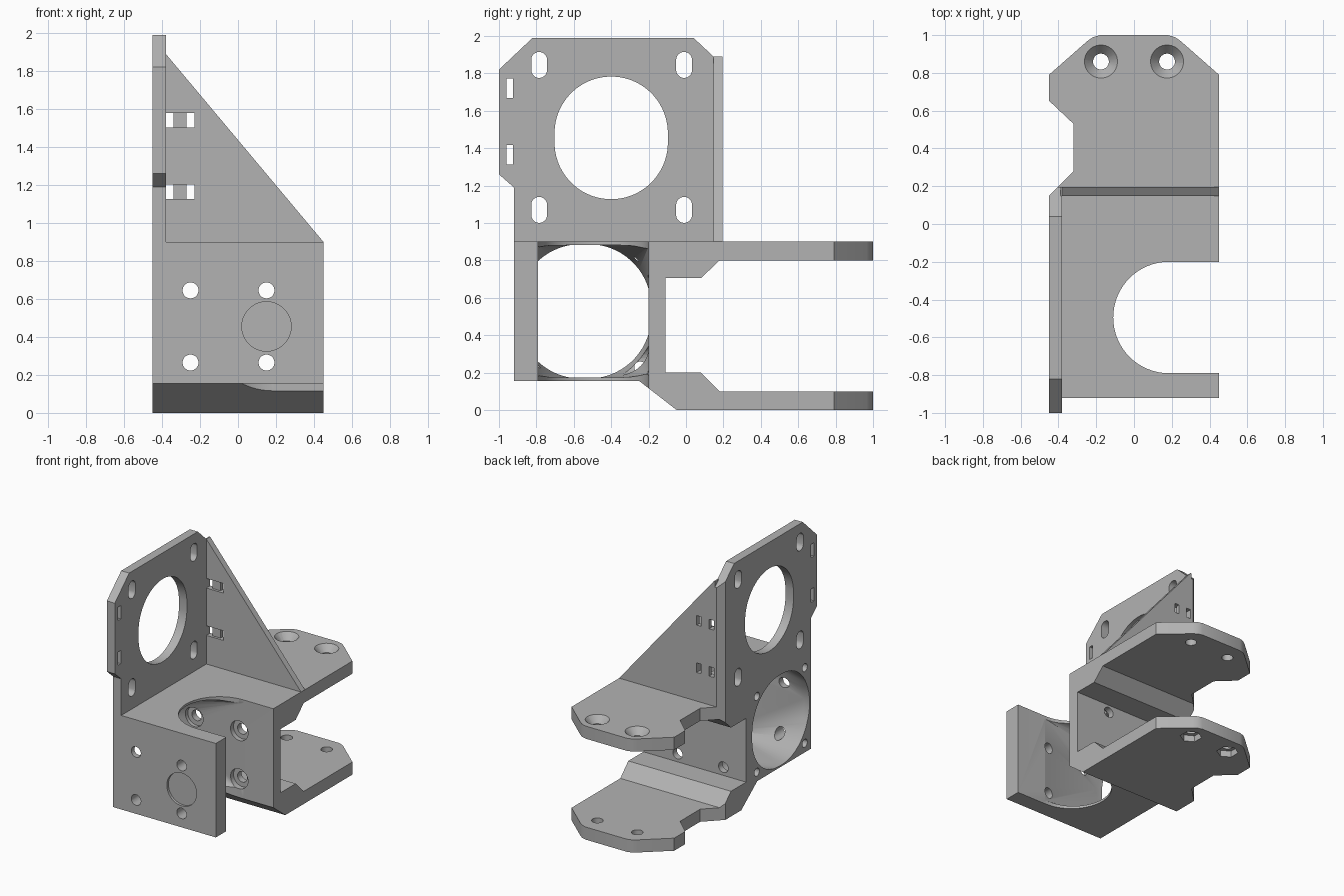
import bpy, bmesh
from math import cos, sin, pi

if "Cube" in bpy.data.objects:
    bpy.data.objects.remove(bpy.data.objects["Cube"], do_unlink=True)

gray = bpy.data.materials.new("plain gray")
gray.use_nodes = True
gray.diffuse_color = (0.45, 0.45, 0.45, 1)
gray.node_tree.nodes["Principled BSDF"].inputs["Base Color"].default_value = gray.diffuse_color


def place(axis, p, d):
    """2D profile point p at depth d along the given axis."""
    return {"x": (d, p[0], p[1]), "y": (p[0], d, p[1]), "z": (p[0], p[1], d)}[axis]


def finish(bm, name):
    bmesh.ops.recalc_face_normals(bm, faces=bm.faces[:])
    mesh = bpy.data.meshes.new(name)
    bm.to_mesh(mesh)
    bm.free()
    mesh.materials.append(gray)
    ob = bpy.data.objects.new(name, mesh)
    bpy.context.collection.objects.link(ob)
    return ob


def loft(name, axis, pts, a, b, end=None):
    """Solid between a profile at depth a and the same (or end) profile at b."""
    bm = bmesh.new()
    r0 = [bm.verts.new(place(axis, p, a)) for p in pts]
    r1 = [bm.verts.new(place(axis, p, b)) for p in (end or pts)]
    bm.faces.new(r0)
    bm.faces.new(r1)
    n = len(pts)
    for i in range(n):
        j = (i + 1) % n
        bm.faces.new((r0[i], r0[j], r1[j], r1[i]))
    return finish(bm, name)


def ring(u, v, r, n=32, stretch=0.0):
    """Circle, or an upright oblong when stretch is given."""
    pts = []
    for i in range(n):
        t = 2 * pi * (i + 0.5) / n
        s = sin(t)
        pts.append((u + r * cos(t), v + r * s + (stretch if s > 0 else -stretch)))
    return pts


def rect(u0, u1, v0, v1):
    return [(u0, v0), (u1, v0), (u1, v1), (u0, v1)]


def combine(ob, other, op="DIFFERENCE"):
    mod = ob.modifiers.new("bool", "BOOLEAN")
    mod.object, mod.operation, mod.solver = other, op, "EXACT"
    bpy.context.view_layer.update()
    deps = bpy.context.evaluated_depsgraph_get()
    mesh = bpy.data.meshes.new_from_object(ob.evaluated_get(deps))
    ob.modifiers.clear()
    ob.data = mesh
    bpy.data.objects.remove(other, do_unlink=True)


def cut(axis, pts, a, b, end=None):
    combine(bracket, loft("cutter", axis, pts, a, b, end))


# Duct housing with the two mounting tabs, from its side profile
bracket = loft("mounting_bracket", "x", [
    (-.92, .155), (-.25, .155), (-.05, 0), (1.05, 0), (1.05, .1), (.18, .1),
    (.08, .2), (-.11, .2), (-.11, .705), (.08, .705), (.18, .8), (1.05, .8),
    (1.05, .9), (-.92, .9)], -.45, .45)

# Upright motor plate
combine(bracket, loft("motor_plate", "x", [
    (-.92, .87), (.195, .87), (.195, 1.845), (.04, 1.99), (-.82, 1.99),
    (-1, 1.82), (-1, 1.26), (-.92, 1.19)], -.45, -.38), "UNION")

# Triangular gusset
combine(bracket, loft("gusset", "y", [
    (-.39, .87), (.45, .87), (.45, .9), (-.38, 1.89), (-.39, 1.89)],
    .147, .195), "UNION")

# Plan outline: side notch and clipped tab corners
combine(bracket, loft("outline", "z", [
    (-.5, -1.1), (.5, -1.1), (.5, .746), (.25, .966), (.22, .988), (.18, 1),
    (-.18, 1), (-.22, .988), (-.25, .966), (-.5, .746), (-.5, .7),
    (-.32, .53), (-.32, .28), (-.5, .1)], -.1, 2.1), "INTERSECT")

# Air duct blending from a round inlet to the rectangular outlet
bm = bmesh.new()
for x, pts in ((-.5, ring(-.545, .5275, .36, 64)), (-.4, ring(-.545, .5275, .36, 64)),
               (.19, rect(-.79, -.2, .18, .876))):
    for p in pts:
        bm.verts.new(place("x", p, x))
hull = bmesh.ops.convex_hull(bm, input=bm.verts[:])
loose = [v for v in bm.verts if not v.link_faces]
bmesh.ops.delete(bm, geom=loose, context="VERTS")
combine(bracket, finish(bm, "duct"))

# Vertical slot with a half-round end
arc = [(.185 + .295 * cos(t), -.495 + .295 * sin(t))
       for t in (pi / 2 + pi * i / 32 for i in range(33))]
cut("z", arc + [(.6, -.79), (.6, -.2)], -.1, 1.0)

# Motor plate openings
cut("x", ring(-.4, 1.455, .303, 64, .025), -.5, -.3)
for y in (-.785, -.01):
    for z in (1.07, 1.845):
        cut("x", ring(y, z, .0425, 24, .027), -.5, -.3)
for z in (1.365, 1.72):
    cut("x", rect(-.96, -.925, z - .053, z + .053), -.5, -.3)

# Tie slots through the gusset, joined by a shallow groove
for z in (1.165, 1.54):
    for x in (-.36, -.25):
        cut("y", rect(x - .02, x + .02, z - .038, z + .038), .1, .3)
    cut("y", rect(-.34, -.27, z - .038, z + .038), .1, .167)

# Screw holes through front and back walls, counterbored inside the back wall
for x in (-.25, .15):
    for z in (.265, .645):
        cut("y", ring(x, z, .042, 24), -1, 0)
        cut("y", ring(x, z, .078, 24), -.45, -.16)

# Shallow round recess on the front
cut("y", ring(.15, .455, .13, 48), -1, -.9)

# Blind fan screw holes around the inlet
for y in (-.845, -.245):
    for z in (.2275, .8275):
        cut("x", ring(y, z, .032, 16), -.5, -.3)

# Tab holes: countersunk above, hexagonal nut pockets below
for x in (-.175, .175):
    cut("z", ring(x, .86, .042, 32), -.1, 1)
    cut("z", ring(x, .86, .04, 32), .845, .905, ring(x, .86, .092, 32))
    cut("z", ring(x, .86, .08, 6), -.1, .05)

bpy.ops.object.select_all(action="DESELECT")
bracket.select_set(True)
bpy.context.view_layer.objects.active = bracket
bpy.ops.object.shade_smooth_by_angle(angle=0.5)
